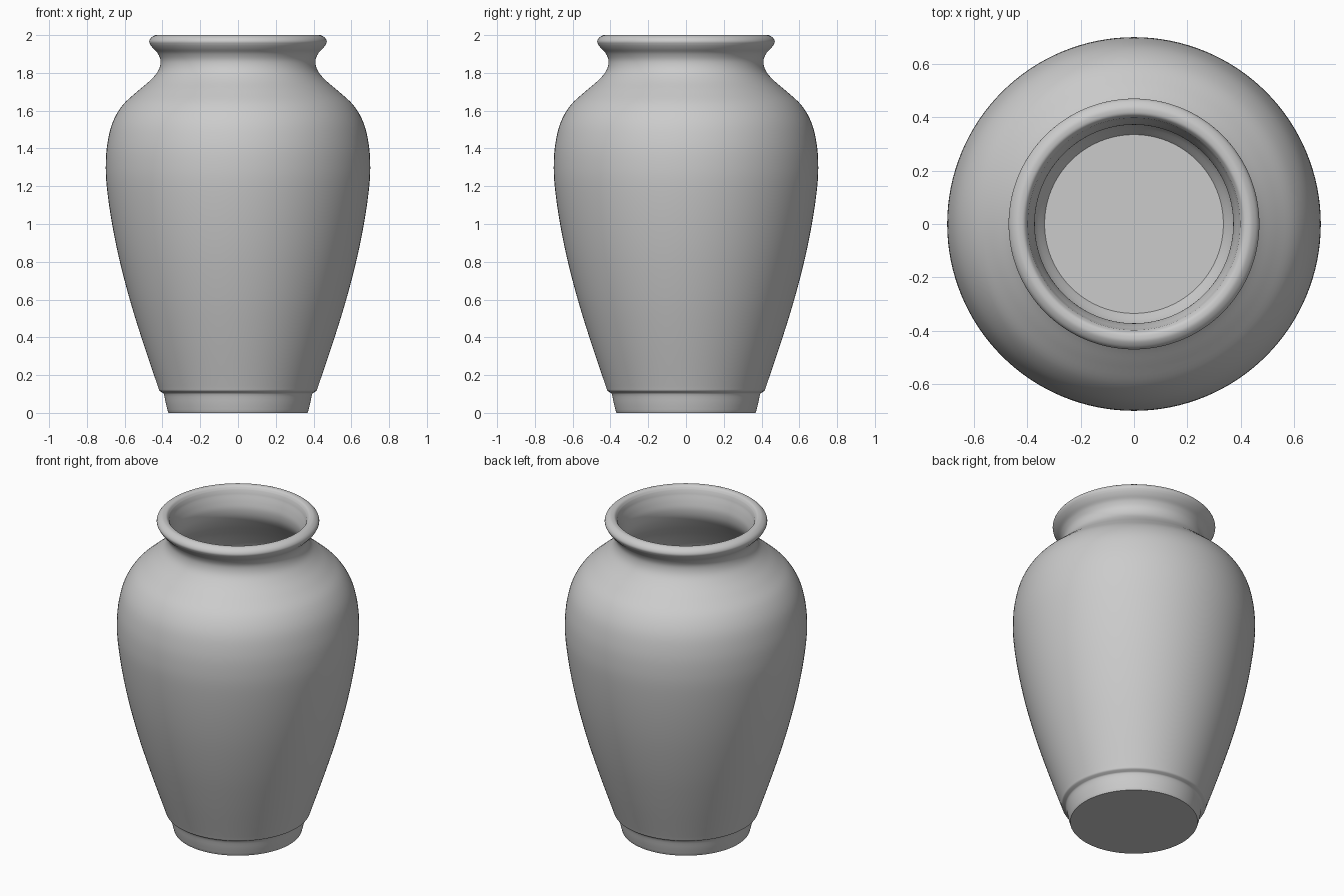
import bpy, bmesh
from math import pi, radians
from mathutils import Vector

if "Cube" in bpy.data.objects:
    bpy.data.objects.remove(bpy.data.objects["Cube"])

SEGMENTS = 128


def smooth_curve(points, steps=5):
    """Catmull-Rom curve through (radius, height) points."""
    p = [Vector((r, z)) for r, z in points]
    p = [2 * p[0] - p[1]] + p + [2 * p[-1] - p[-2]]
    out = []
    for a, b, c, d in zip(p, p[1:], p[2:], p[3:]):
        for i in range(steps):
            t = i / steps
            out.append(0.5 * (2 * b + (c - a) * t + (2 * a - 5 * b + 4 * c - d) * t ** 2
                              + (3 * b - a - 3 * c + d) * t ** 3))
    return out + [p[-2]]


# Profile sections, running from the base up the outside and down the inside
base = [Vector((0, 0)), Vector((0.368, 0))]
foot = smooth_curve([(0.37, 0.003), (0.382, 0.05), (0.392, 0.098), (0.402, 0.108),
                     (0.416, 0.117), (0.421, 0.13)], 3)
body = smooth_curve([(0.426, 0.145), (0.505, 0.38), (0.573, 0.6), (0.63, 0.82), (0.67, 1.02),
                     (0.695, 1.2), (0.70, 1.32), (0.691, 1.43), (0.663, 1.54), (0.61, 1.63),
                     (0.535, 1.70), (0.465, 1.76), (0.423, 1.81), (0.41, 1.86),
                     (0.423, 1.90), (0.447, 1.927)])
lip = smooth_curve([(0.462, 1.945), (0.47, 1.965), (0.462, 1.984), (0.442, 1.998),
                    (0.425, 2.0), (0.41, 1.995), (0.398, 1.978)], 4)
inside = smooth_curve([(0.394, 1.955), (0.38, 1.91), (0.372, 1.86), (0.385, 1.80),
                       (0.43, 1.735), (0.50, 1.67), (0.575, 1.60), (0.627, 1.52),
                       (0.655, 1.42), (0.663, 1.32), (0.657, 1.2), (0.632, 1.02),
                       (0.592, 0.82), (0.535, 0.6), (0.467, 0.38), (0.385, 0.14),
                       (0.335, 0.06)], 4)
floor = [Vector((0, 0.06))]

# Turn the profile around the z axis
bm = bmesh.new()
verts = [bm.verts.new((r, 0, z)) for r, z in base + foot + body + lip + inside + floor]
edges = [bm.edges.new(pair) for pair in zip(verts, verts[1:])]
bmesh.ops.spin(bm, geom=verts + edges, cent=(0, 0, 0), axis=(0, 0, 1),
               angle=2 * pi, steps=SEGMENTS)
bmesh.ops.remove_doubles(bm, verts=bm.verts, dist=0.0005)
bmesh.ops.recalc_face_normals(bm, faces=bm.faces)
mesh = bpy.data.meshes.new("vase")
bm.to_mesh(mesh)
bm.free()

vase = bpy.data.objects.new("vase", mesh)
bpy.context.collection.objects.link(vase)
bpy.context.view_layer.objects.active = vase
vase.select_set(True)
bpy.ops.object.shade_smooth_by_angle(angle=radians(40))
